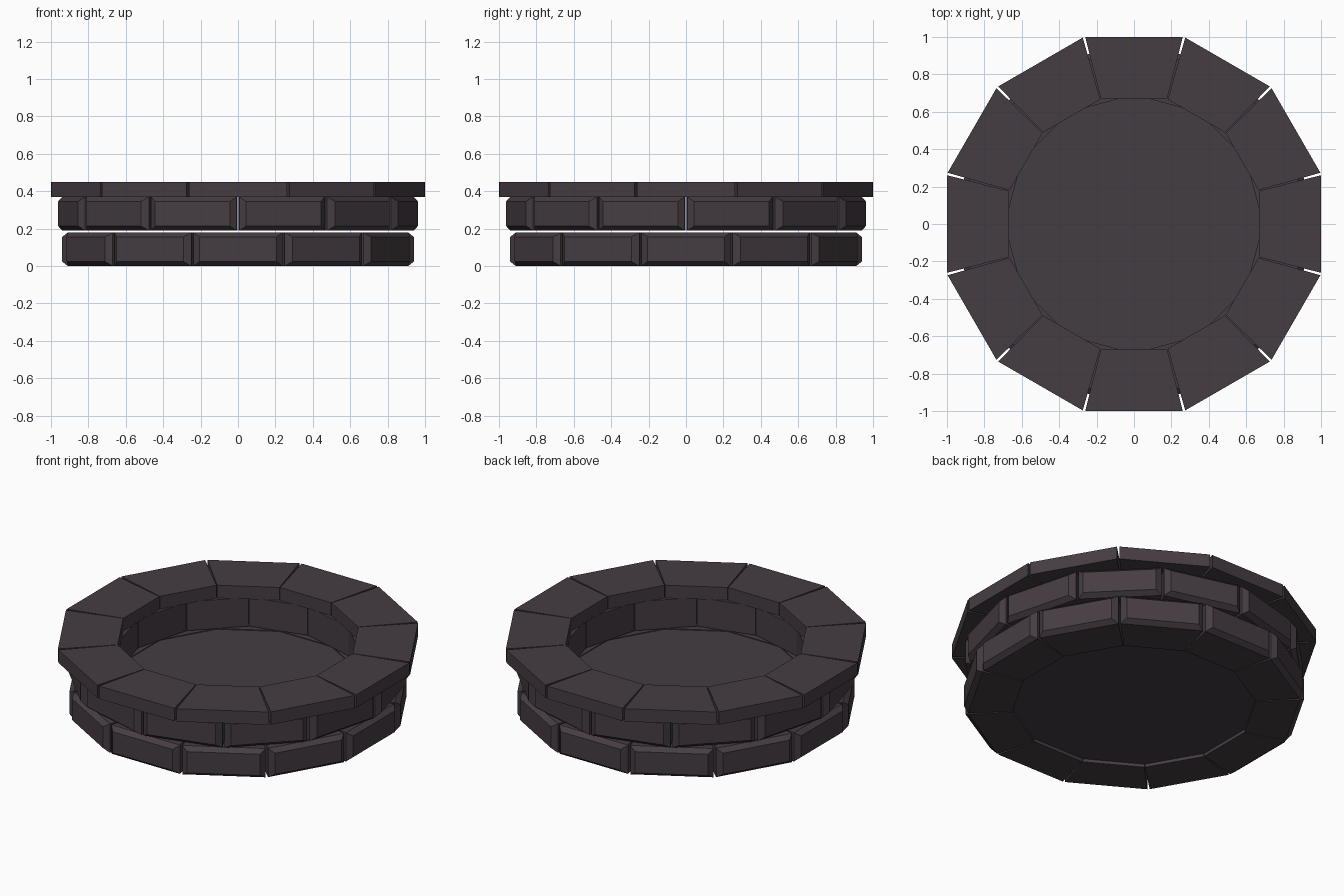
import bpy, bmesh, math
from mathutils import Matrix, Vector

if "Cube" in bpy.data.objects:
    bpy.data.objects.remove(bpy.data.objects["Cube"])

COUNT = 12
TAN = math.tan(math.pi / COUNT)
INNER = 0.667


def material(name, colour):
    m = bpy.data.materials.new(name)
    m.use_nodes = True
    m.diffuse_color = (*colour, 1)
    m.node_tree.nodes["Principled BSDF"].inputs["Base Color"].default_value = (*colour, 1)
    return m


stone = material("dark stone", (0.060, 0.046, 0.055))
floor_stone = material("dark floor", (0.056, 0.047, 0.054))


def add_object(name, bm, mat):
    bmesh.ops.recalc_face_normals(bm, faces=bm.faces[:])
    me = bpy.data.meshes.new(name)
    bm.to_mesh(me)
    bm.free()
    me.materials.append(mat)
    ob = bpy.data.objects.new(name, me)
    bpy.context.collection.objects.link(ob)


def add_block(bm, turn, outer, z0, z1, chamfer):
    """Wedge block facing -y, its outer face narrowed into a chamfered panel."""
    # Each section: distance from centre, half width, bottom, top
    sections = [(INNER, INNER * TAN - 0.002, z0, z1),
                (outer - chamfer, (outer - chamfer) * TAN - 0.007, z0, z1)]
    if chamfer:
        sections.append((outer, sections[1][1] - chamfer,
                         z0 + chamfer * 0.8, z1 - chamfer * 0.8))
    rot = Matrix.Rotation(turn, 3, 'Z')
    loops = []
    for r, w, lo, hi in sections:
        corners = ((-w, lo), (w, lo), (w, hi), (-w, hi))
        loops.append([bm.verts.new(rot @ Vector((x, -r, z))) for x, z in corners])
    for a, b in zip(loops, loops[1:]):
        for i in range(4):
            j = (i + 1) % 4
            bm.faces.new((a[i], a[j], b[j], b[i]))
    bm.faces.new(loops[0])
    bm.faces.new(loops[-1])


def add_ring(name, outer, z0, z1, chamfer=0.0, offset=0.0):
    bm = bmesh.new()
    for k in range(COUNT):
        add_block(bm, (k + offset) * math.tau / COUNT, outer, z0, z1, chamfer)
    add_object(name, bm, stone)


# Three stacked courses, the middle one staggered by half a block
add_ring("lower_course", 0.94, 0.0, 0.18, chamfer=0.03)
add_ring("middle_course", 0.94, 0.19, 0.37, chamfer=0.03, offset=0.5)
add_ring("rim_course", 1.0, 0.37, 0.45)

# Floor slab filling the lower course
bm = bmesh.new()
radius = (INNER + 0.004) / math.cos(math.pi / COUNT)
bmesh.ops.create_cone(bm, cap_ends=True, segments=COUNT, radius1=radius, radius2=radius,
                      depth=0.155,
                      matrix=Matrix.Translation((0, 0, 0.0975))
                      @ Matrix.Rotation(math.pi / COUNT, 4, 'Z'))
add_object("floor", bm, floor_stone)
